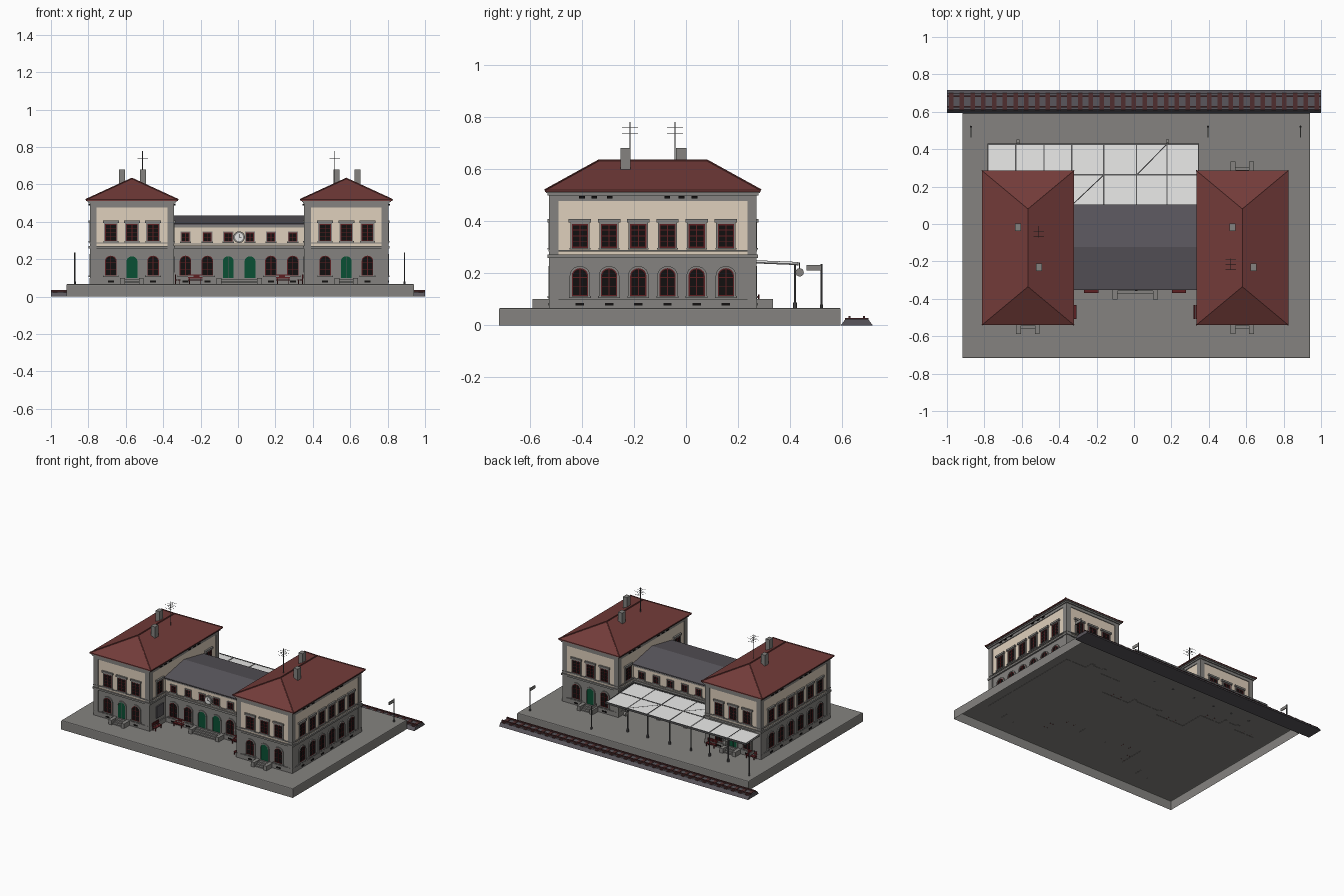
import bpy, bmesh, math
from mathutils import Matrix, Vector

if "Cube" in bpy.data.objects:
    bpy.data.objects.remove(bpy.data.objects["Cube"])

COL = {
    "roof_red": (0.17, 0.044, 0.041), "slate": (0.1, 0.092, 0.106),
    "stone_grey": (0.232, 0.226, 0.214), "sleeper_brown": (0.08, 0.028, 0.029),
    "wall_cream": (0.74, 0.63, 0.505), "door_green": (0.003, 0.08, 0.034),
    "window_dark": (0.006, 0.005, 0.005), "frame_red": (0.11, 0.014, 0.016),
    "glass_white": (0.8, 0.8, 0.79), "metal_grey": (0.1, 0.1, 0.103)}
MATS = {}
for n, c in COL.items():
    MATS[n] = bpy.data.materials.new(n)
    MATS[n].diffuse_color = (*c, 1)

parts = {}  # (object name, material) -> bmesh
TOP = 0.067     # platform surface
BASE = 0.0655   # parts standing on it just reach through


def part(name, mat):
    return parts.setdefault((name, mat), bmesh.new())


def prism(name, mat, poly, d0, d1, M=Matrix()):
    """Extrude a (u, z) outline from depth d0 to d1 out of the wall plane M."""
    bm = part(name, mat)
    a = [bm.verts.new(M @ Vector((u, -d0, z))) for u, z in poly]
    b = [bm.verts.new(M @ Vector((u, -d1, z))) for u, z in poly]
    bm.faces.new(a)
    bm.faces.new(b[::-1])
    for i in range(len(a)):
        j = (i + 1) % len(a)
        bm.faces.new((a[j], a[i], b[i], b[j]))


def plate(name, mat, u0, u1, z0, z1, d0, d1, M=Matrix()):
    prism(name, mat, [(u0, z0), (u1, z0), (u1, z1), (u0, z1)], d0, d1, M)


def box(name, mat, cx, cy, hx, hy, z0, z1):
    plate(name, mat, cx - hx, cx + hx, z0, z1, -cy - hy, -cy + hy)


def rod(name, mat, p, q, r, n=8):
    p, q = Vector(p), Vector(q)
    M = Matrix.Translation((p + q) / 2) @ (q - p).to_track_quat('Z', 'Y').to_matrix().to_4x4()
    bmesh.ops.create_cone(part(name, mat), cap_ends=True, segments=n, radius1=r,
                          radius2=r, depth=(q - p).length, matrix=M)


def wall(x, y, deg):
    return Matrix.Translation((x, y, 0)) @ Matrix.Rotation(math.radians(deg), 4, 'Z')


def outline(u, w, z0, z1, rise):
    """Open outline of an opening: up the left side, over the top, down the right."""
    h = w / 2
    if rise == 0:
        return [(u - h, z0), (u - h, z1), (u + h, z1), (u + h, z0)]
    arc = [(u - h * math.cos(math.pi * i / 10), z1 - rise + rise * math.sin(math.pi * i / 10))
           for i in range(11)]
    return [(u - h, z0)] + arc + [(u + h, z0)]


def opening(pre, M, u, w, z0, z1, rise=0, door=False, rows=3, trim=0.008):
    # stone surround, pane, red frame and glazing bars
    pane = outline(u, w, z0, z1, rise)
    outer = outline(u, w + 2 * trim, z0, z1 + trim, rise + trim * (rise > 0))
    prism(pre + "_surrounds", "stone_grey", outer + pane[::-1], 0, 0.007, M)
    if door:
        prism(pre + "_doors", "door_green", pane, 0, 0.003, M)
        plate(pre + "_door_joints", "metal_grey", u - .001, u + .001, z0, z1 - .004, 0, .004, M)
        return
    prism(pre + "_window_panes", "window_dark", pane, 0, 0.002, M)
    f = 0.0045
    inner = outline(u, w - 2 * f, z0, z1 - f, max(0, rise - f))
    fr = pre + "_window_frames"
    prism(fr, "frame_red", pane + inner[::-1], 0, 0.004, M)
    plate(fr, "frame_red", u - w / 2, u + w / 2, z0, z0 + f, 0, .004, M)
    plate(fr, "frame_red", u - .002, u + .002, z0, z1 - .002, 0, .004, M)
    for i in range(1, rows):
        z = z0 + (z1 - z0) * i / rows
        plate(fr, "frame_red", u - w / 2, u + w / 2, z - .0012, z + .0012, 0, .0035, M)
    plate(pre + "_sills", "stone_grey", u - w / 2 - trim - .003, u + w / 2 + trim + .003,
          z0 - .007, z0, 0, .011, M)


def upper_window(pre, M, u):
    opening(pre, M, u, .062, .297, .388, rows=4, trim=.006)
    plate(pre + "_window_heads", "stone_grey", u - .043, u + .043, .394, .407, 0, .012, M)


def lower_window(pre, M, u):
    opening(pre, M, u, .062, .112, .219, rise=.028)
    plate(pre + "_cellar_vents", "window_dark", u - .016, u + .016, .075, .086, 0, .008, M)


def steps(pre, M, u, half):
    for i in range(3):
        plate(pre + "_steps", "stone_grey", u - half, u + half, BASE, .075 + .009 * i,
              0, .055 - .016 * i, M)
    for s in (-1, 1):
        c = u + s * (half + .008)
        plate(pre + "_step_cheeks", "stone_grey", c - .013, c + .013, BASE, .1, 0, .068, M)


def bench(M, u):
    for d in (.012, .021, .03):
        plate("bench_slats", "frame_red", u - .038, u + .038, .086, .091, d - .004, d + .004, M)
    for z in (.097, .109):
        plate("bench_slats", "frame_red", u - .038, u + .038, z, z + .01, .004, .008, M)
    for s in (-.03, .03):
        plate("bench_legs", "frame_red", u + s - .002, u + s + .002, BASE, .118, .005, .01, M)
        plate("bench_legs", "frame_red", u + s - .002, u + s + .002, BASE, .088, .027, .032, M)


# platform: open underneath, with a softened top edge
box("platform", "stone_grey", .012, -.062, .93, .655, 0, TOP)
bm = part("platform", "stone_grey")
bmesh.ops.recalc_face_normals(bm, faces=bm.faces)
rim = [e for e in bm.edges if all(v.co.z > .05 for v in e.verts)]
bmesh.ops.bevel(bm, geom=rim, offset=.006, segments=2, affect='EDGES', profile=.5)
low = [f for f in bm.faces if all(v.co.z < .001 for v in f.verts)]
bmesh.ops.delete(bm, geom=low, context='FACES_ONLY')

# railway track
prism("track_ballast", "slate", [(.594, 0), (.716, 0), (.698, .024), (.612, .024)], -1, 1, wall(0, 0, 90))
for i in range(35):
    box("track_sleepers", "sleeper_brown", -.978 + i * .0575, .655, .012, .045, .02, .027)
for y in (.628, .683):
    box("track_rails", "sleeper_brown", 0, y, 1, .004, .026, .035)

# two hipped towers
HX, HY, CY = .22, .393, -.127
for pre, cx, inner in (("west_tower", -.567, 1), ("east_tower", .579, -1)):
    box(pre + "_lower_walls", "stone_grey", cx, CY, HX, HY, BASE, .262)
    box(pre + "_upper_walls", "wall_cream", cx, CY, HX, HY, .262, .48)
    for name, g, z0, z1 in (("plinth", .006, BASE, .1), ("string_course", .011, .258, .271),
                            ("sill_course", .007, .283, .289), ("frieze", .005, .477, .5),
                            ("cornice", .012, .497, .508), ("eaves", .018, .507, .519)):
        box(pre + "_" + name, "stone_grey", cx, CY, HX + g, HY + g, z0, z1)
    for sx in (-1, 1):
        for sy in (-1, 1):
            box(pre + "_corner_pilasters", "stone_grey", cx + sx * (HX - .013),
                CY + sy * (HY - .013), .018, .018, BASE, .48)
    # roof with hip and ridge caps
    bm = part(pre + "_roof", "roof_red")
    ex, ey, ry = HX + .026, HY + .02, .208
    corners = [(-ex, -ey), (ex, -ey), (ex, ey), (-ex, ey)]
    lo = [bm.verts.new((cx + x, CY + y, .512)) for x, y in corners]
    e = [bm.verts.new((cx + x, CY + y, .519)) for x, y in corners]
    r = [bm.verts.new((cx, CY + y, .632)) for y in (-ry, ry)]
    bm.faces.new(lo)
    for i in range(4):
        bm.faces.new((lo[i], lo[(i + 1) % 4], e[(i + 1) % 4], e[i]))
    for f in ((e[0], e[1], r[0]), (e[1], e[2], r[1], r[0]), (e[2], e[3], r[1]), (e[3], e[0], r[0], r[1])):
        bm.faces.new(f)
    for a, b in ((e[0], r[0]), (e[1], r[0]), (e[2], r[1]), (e[3], r[1]), (r[0], r[1])):
        rod(pre + "_roof_caps", "roof_red", a.co, b.co, .004, 6)
    # front and back openings
    for y, deg in ((CY - HY, 0), (CY + HY, 180)):
        M = wall(cx, y, deg)
        for u in (-.113, 0, .113):
            upper_window(pre, M, u)
            if u:
                lower_window(pre, M, u)
        opening(pre, M, 0, .058, .098, .216, rise=.028, door=True)
        steps(pre, M, 0, .042)
    # side openings; inner side only where the hall leaves it free
    for s in (-1, 1):
        M = wall(cx + s * HX, CY, 90 * s)
        for i in range(6):
            u = -.28 + .112 * i
            if s == inner and i not in (0, 5):
                continue
            upper_window(pre, M, u)
            if s == inner and u * s < 0:  # notice board beside the forecourt
                plate("notice_boards", "slate", u - .04, u + .04, .13, .215, 0, .008, M)
            else:
                lower_window(pre, M, u)
        for u in (-.272, -.225, -.165, .055, .11, .16):
            plate(pre + "_frieze_vents", "window_dark", u - .011, u + .011, .487, .496, 0, .0135, M)
    bench(wall(cx + inner * (HX + .006), CY, 90 * inner), -.343 * inner)
    # chimneys
    for dx, y in ((-.052, -.018), (.06, -.232)):
        box(pre + "_chimneys", "stone_grey", cx + dx, y, .016, .02, .56, .68)

# roof aerials
for x, y in ((-.51, -.042), (.517, -.215)):
    rod("aerial_masts", "metal_grey", (x, y, .58), (x, y, .78), .0025, 6)
    for z in (.737, .76):
        rod("aerial_bars", "metal_grey", (x, y - .03, z), (x, y + .03, z), .0012, 5)
        for d in (-.026, 0, .026):
            rod("aerial_bars", "metal_grey", (x - .028, y + d, z), (x + .028, y + d, z), .001, 5)

# central hall
MX, Y0, Y1 = .006, -.335, .087
MY, MH = (Y0 + Y1) / 2, (Y1 - Y0) / 2
box("hall_lower_walls", "stone_grey", MX, MY, .36, MH, BASE, .262)
box("hall_upper_walls", "wall_cream", MX, MY, .36, MH, .262, .375)
for name, g, z0, z1 in (("plinth", .006, BASE, .1), ("string_course", .01, .258, .273),
                        ("sill_course", .006, .279, .285), ("frieze", .006, .37, .382),
                        ("eaves", .012, .38, .388)):
    box("hall_" + name, "stone_grey", MX, MY, .355, MH + g, z0, z1)
prism("hall_roof", "slate", [(Y0 - .018, .384), (Y1 + .016, .384), (Y1 + .016, .391), (MY, .435),
                             (Y0 - .018, .391)], MX - .353, MX + .353, wall(0, 0, 90))
for y, deg in ((Y0, 0), (Y1, 180)):
    M = wall(MX, y, deg)
    for u in (-.287, -.17, -.058, .058, .17, .287):
        opening("hall", M, u, .044, .294, .343, rows=2, trim=.005)
        if abs(u) < .1:
            opening("hall", M, u, .058, .098, .216, rise=.028, door=True)
        else:
            lower_window("hall", M, u)
    steps("hall", M, 0, .1)
    for u in (-.235, .235):
        bench(M, u)
# wall clock on the front
M = wall(MX, Y0, 0)
for n, m, r, d in (("clock_rim", "stone_grey", .031, .016), ("clock_face", "glass_white", .022, .019)):
    rod(n, m, M @ Vector((0, 0, .318)), M @ Vector((0, -d, .318)), r, 20)
plate("clock_hands", "window_dark", -.0015, .0015, .318, .336, .019, .021, M)
plate("clock_hands", "window_dark", 0, .012, .3165, .3195, .019, .021, M)
for u in (-.16, .16):
    bench(wall(-.567, CY + HY + .006, 180), u)

# glazed platform canopy, sloping gently down to the track
SIDE = wall(0, 0, 90)


def slope(y):
    return .254 - .04 * (y - .1)


def canopy(name, mat, x0, x1, y0, y1, t0, t1):
    prism(name, mat, [(y0, slope(y0) + t0), (y1, slope(y1) + t0), (y1, slope(y1) + t1),
                      (y0, slope(y0) + t1)], x0, x1, SIDE)


canopy("canopy_glass", "glass_white", -.335, .348, .095, .428, -.004, 0)
canopy("canopy_glass", "glass_white", -.783, -.335, .27, .428, -.004, 0)
for x in (-.78, -.632, -.482, -.333, -.162, .014, .176, .345):
    canopy("canopy_frame", "metal_grey", x - .003, x + .003, .1 if x > -.34 else .275, .428, -.01, .002)
for x0, x1, y in ((-.783, .348, .427), (-.335, .348, .262), (-.335, .348, .101)):
    canopy("canopy_frame", "metal_grey", x0, x1, y - .004, y + .004, -.011, .002)
for x0, y0, x1, y1 in ((-.333, .1, -.162, .262), (.014, .262, .176, .427)):
    rod("canopy_diagonals", "metal_grey", (x0, y0, slope(y0) - .001), (x1, y1, slope(y1) - .001), .003, 6)
for x in (-.632, -.482, -.333, -.162, .014, .176):
    rod("canopy_posts", "metal_grey", (x, .418, BASE), (x, .418, .235), .0045)
    rod("canopy_post_bases", "metal_grey", (x, .418, BASE), (x, .418, .088), .008)
# hanging platform clocks
for x in (-.62, .18):
    rod("platform_clock_hangers", "metal_grey", (x, .436, .21), (x, .436, .24), .002, 6)
    rod("platform_clocks", "stone_grey", (x - .008, .436, .203), (x + .008, .436, .203), .016, 16)

# platform sign posts
for x in (-.872, .396, .89):
    rod("sign_posts", "metal_grey", (x, .52, BASE), (x, .52, .235), .0035)
    rod("sign_post_bases", "metal_grey", (x, .52, BASE), (x, .52, .08), .006)
    box("sign_boards", "stone_grey", x, .491, .003, .029, .21, .231)

# turn every collected part into an object
for (name, mat), bm in parts.items():
    if name != "platform":
        bmesh.ops.recalc_face_normals(bm, faces=bm.faces)
    me = bpy.data.meshes.new(name)
    bm.to_mesh(me)
    bm.free()
    me.materials.append(MATS[mat])
    ob = bpy.data.objects.new(name, me)
    bpy.context.collection.objects.link(ob)

for m in bpy.data.materials:
    if m.users and not m.is_grease_pencil:
        m.use_nodes = True
        m.node_tree.nodes["Principled BSDF"].inputs["Base Color"].default_value = m.diffuse_color
